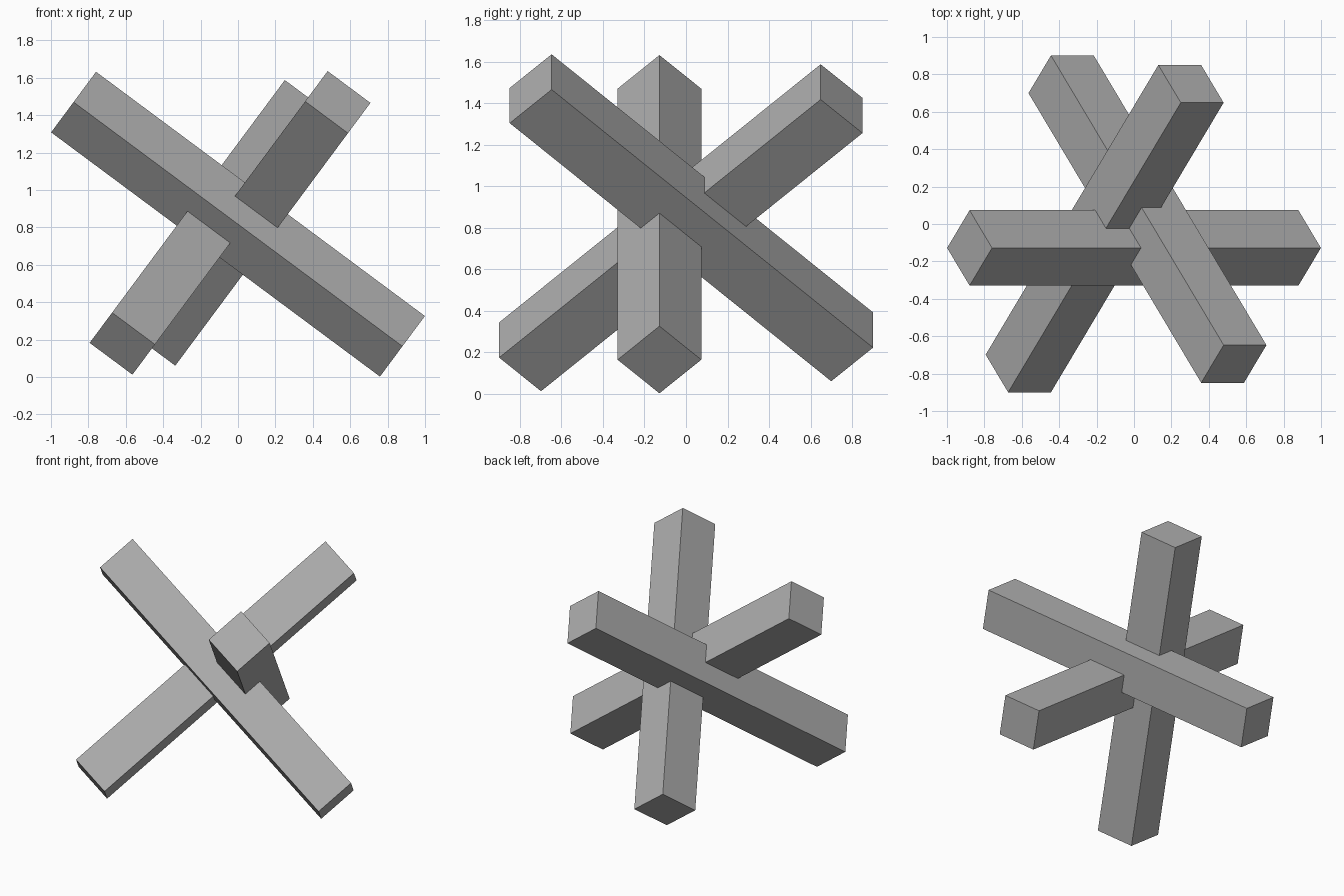
import bpy
from math import radians
from mathutils import Matrix, Vector

if "Cube" in bpy.data.objects:
    bpy.data.objects.remove(bpy.data.objects["Cube"])

# Shared tilted frame: three mutually perpendicular beam directions
frame = Matrix.Rotation(radians(36.6), 3, 'Y') @ Matrix.Rotation(radians(45), 3, 'X')
LENGTH, WIDTH = 2.19, 0.285

# Dark grey finish for all beams
grey = bpy.data.materials.new("dark_grey")
grey.diffuse_color = (0.43, 0.43, 0.43, 1)
grey.use_nodes = True
grey.node_tree.nodes["Principled BSDF"].inputs["Base Color"].default_value = grey.diffuse_color


def beam(name, axis, centre):
    """Square beam running along one axis of the tilted frame."""
    bpy.ops.mesh.primitive_cube_add(size=1)
    ob = bpy.context.object
    ob.name = name
    size = Vector((WIDTH, WIDTH, WIDTH))
    size[axis] = LENGTH
    ob.data.transform(frame.to_4x4() @ Matrix.Diagonal(size.to_4d()))
    ob.location = centre
    ob.data.materials.append(grey)
    return ob


# Three beams overlapping by half their thickness at the crossing
beam("cross_beam", 0, (0, -0.128, 0.817))
beam("rear_rising_beam", 1, (-0.157, -0.025, 0.8))
beam("front_rising_beam", 2, (0.072, 0.026, 0.848))
